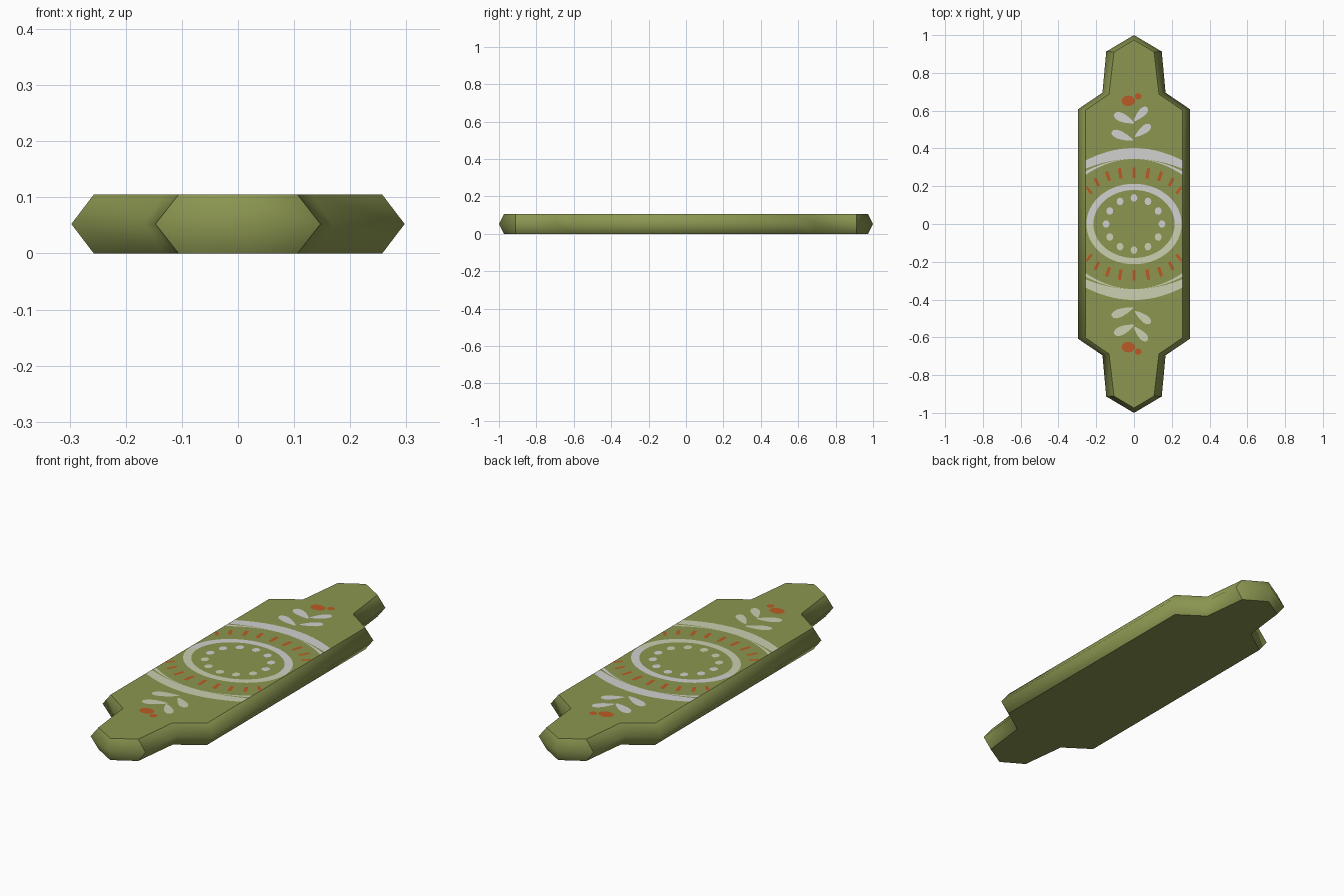
import bpy, bmesh, math

if "Cube" in bpy.data.objects:
    bpy.data.objects.remove(bpy.data.objects["Cube"])

H = 0.105          # board thickness
Z = H + 0.0012     # height of painted details


def mat(name, col):
    m = bpy.data.materials.new(name)
    m.diffuse_color = (*col, 1)
    m.use_nodes = True
    m.node_tree.nodes["Principled BSDF"].inputs["Base Color"].default_value = m.diffuse_color
    return m


GREEN = mat("olive green", (0.262, 0.305, 0.082))
WHITE = mat("light grey", (0.64, 0.64, 0.63))
PALE = mat("pale green grey", (0.60, 0.63, 0.44))
ORANGE = mat("burnt orange", (0.50, 0.105, 0.018))


def finish(bm, name, material):
    me = bpy.data.meshes.new(name)
    bm.to_mesh(me)
    bm.free()
    me.materials.append(material)
    ob = bpy.data.objects.new(name, me)
    bpy.context.collection.objects.link(ob)


def outline(q):
    """Full outline from the quarter: tip, nose, neck, shoulder."""
    right = q + [(x, -y) for x, y in reversed(q)]
    left = [(-x, y) for x, y in reversed(right) if x > 0]
    return right + left


# Board: wide middle outline between two narrower flat faces
mid = outline([(0, 1), (0.147, 0.913), (0.167, 0.695), (0.297, 0.607)])
flat = outline([(0, 0.974), (0.106, 0.911), (0.132, 0.688), (0.257, 0.602)])
bm = bmesh.new()
rings = [[bm.verts.new((x, y, z)) for x, y in pts]
         for pts, z in ((flat, 0), (mid, H / 2), (flat, H))]
n = len(mid)
for a, b in zip(rings, rings[1:]):
    for i in range(n):
        j = (i + 1) % n
        bm.faces.new((a[i], a[j], b[j], b[i])).smooth = True
bm.faces.new(rings[0])
bm.faces.new(rings[2])
bmesh.ops.recalc_face_normals(bm, faces=bm.faces)
# rims and nose corners stay sharp
for e in bm.edges:
    za, zb = (v.co.z for v in e.verts)
    if abs(za - zb) < 1e-5:
        e.smooth = abs(za - H / 2) < 1e-5
    else:
        e.smooth = not all(0.1 < abs(v.co.x) < 0.15 and abs(v.co.y) > 0.9 for v in e.verts)
finish(bm, "board", GREEN)


def paint(name, polys, material, sign):
    """Flat painted shapes on the top; sign -1 mirrors them to the front."""
    bm = bmesh.new()
    for p in polys:
        f = bm.faces.new([bm.verts.new((x, sign * y, Z)) for x, y in p])
        f.normal_update()
        if f.normal.z < 0:
            f.normal_flip()
    finish(bm, name, material)


def strip(upper, lower):
    return [(upper[i], upper[i + 1], lower[i + 1], lower[i]) for i in range(len(upper) - 1)]


def arc(rx, ry, k=32):
    return [(rx * math.cos(math.pi * i / k), ry * math.sin(math.pi * i / k)) for i in range(k + 1)]


def blob(cx, cy, rx, ry, k=12):
    return [(cx + rx * math.cos(2 * math.pi * i / k), cy + ry * math.sin(2 * math.pi * i / k))
            for i in range(k)]


def leaf(x0, y0, x1, y1, w):
    """Teardrop from stem end to rounded tip."""
    dx, dy = x1 - x0, y1 - y0
    L = math.hypot(dx, dy)
    pts = []
    for i in range(16):
        t = 2 * math.pi * i / 16
        u = (1 - math.cos(t)) / 2
        s = w * math.sin(t) * (0.35 + 0.65 * u)
        pts.append((x0 + dx * u - dy / L * s, y0 + dy * u + dx / L * s))
    return pts


def tick(cx, cy):
    """Short radial dash."""
    r = math.hypot(cx, cy)
    ux, uy = cx / r * 0.6, cy / r
    a, b = 0.028, 0.009
    return [(min(0.256, max(-0.256, cx + s * a * ux + t * b * uy)), cy + s * a * uy - t * b * ux)
            for s, t in ((1, 1), (1, -1), (-1, -1), (-1, 1))]


def curve(y0, k):
    return [(0.256 * i / 12, y0 - k * (0.256 * i / 12) ** 2) for i in range(-12, 13)]


ring = strip(arc(0.252, 0.213), arc(0.215, 0.18))
band = strip(curve(0.402, 1.0), curve(0.345, 0.8)) + strip(curve(0.345, 1.0), curve(0.3445, 1.28))
dots = [blob(0.148 * math.cos(a), 0.138 * math.sin(a), 0.018, 0.02)
        for a in (math.pi * i / 6 for i in range(1, 6))]
leaves = [leaf(0, 0.535, -0.105, 0.582, 0.032), leaf(0, 0.545, 0.07, 0.618, 0.028),
          leaf(0.005, 0.462, 0.088, 0.525, 0.028), leaf(-0.004, 0.443, -0.118, 0.488, 0.03)]
ticks = [tick(0, 0.272)] + [tick(s * x, y) for s in (1, -1) for x, y in
                            ((0.073, 0.268), (0.138, 0.253), (0.197, 0.222), (0.238, 0.178))]
berries = [blob(-0.03, 0.652, 0.036, 0.028), blob(0.022, 0.676, 0.018, 0.017)]

for end, s, light in (("back", 1, WHITE), ("front", -1, PALE)):
    paint(end + "_ring_half", ring, light, s)
    paint(end + "_band", band, light, s)
    paint(end + "_dots", dots, light, s)
    paint(end + "_leaves", leaves, light, s)
    paint(end + "_dashes", ticks, ORANGE, s)
    paint(end + "_berries", berries, ORANGE, s)
paint("side_dots", [blob(x, 0, 0.018, 0.02) for x in (-0.148, 0.148)], WHITE, 1)
